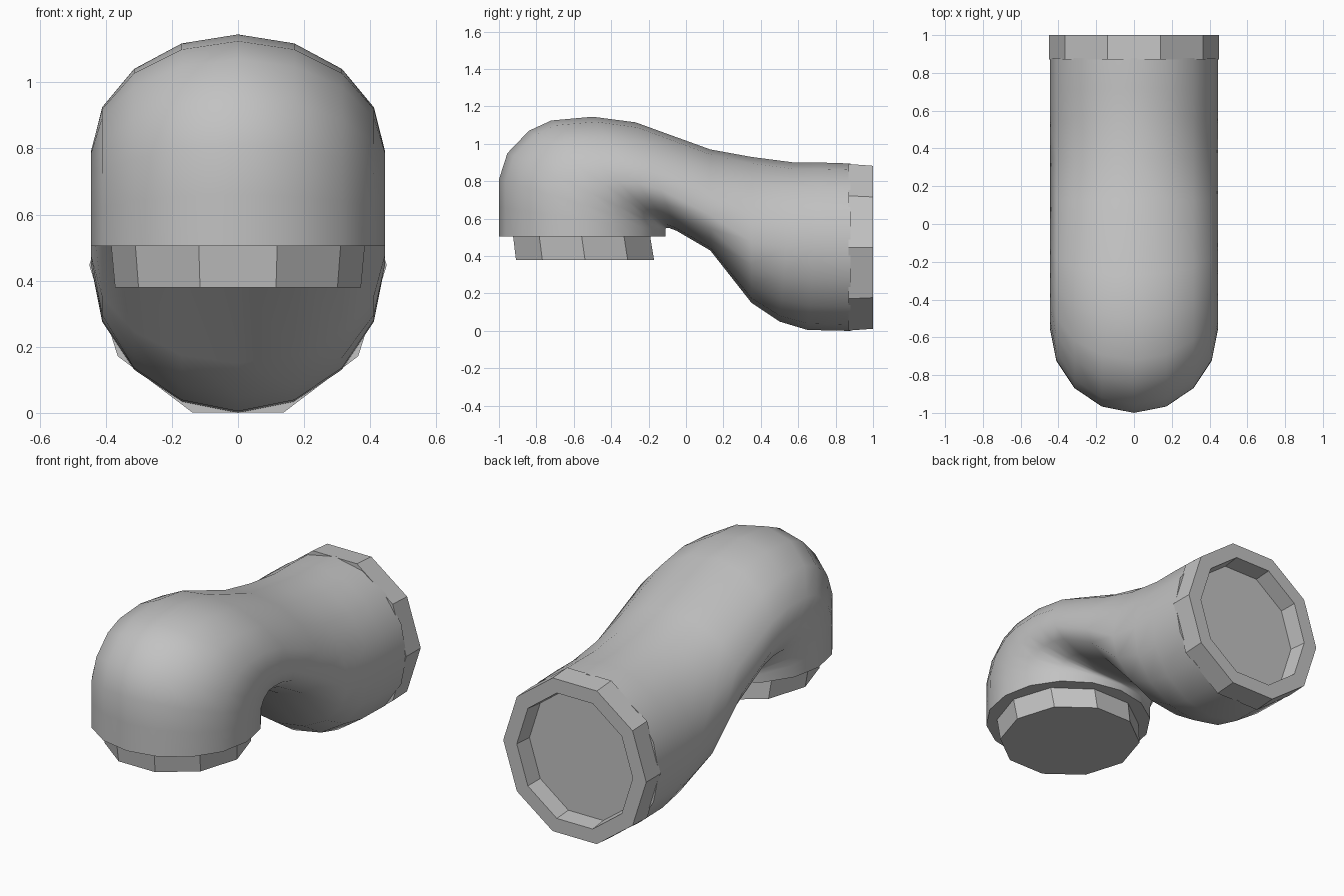
import bpy, bmesh, math
from mathutils import Vector

cube = bpy.data.objects.get("Cube")
if cube:
    bpy.data.objects.remove(cube, do_unlink=True)

grey = bpy.data.materials.new("pipe grey")
grey.use_nodes = True
colour = (0.54, 0.54, 0.54, 1)
grey.diffuse_color = colour
grey.node_tree.nodes["Principled BSDF"].inputs["Base Color"].default_value = colour


def loft(name, rings, sides, smooth=None):
    """Skin rings, each (outer yz, inner yz, half width, widest place from inner to outer)."""
    bm = bmesh.new()
    loops = []
    for outer, inner, width, widest in rings:
        a, b = Vector((0, *outer)), Vector((0, *inner))
        mid = b.lerp(a, widest)
        loop = []
        for i in range(sides):
            t = math.tau * i / sides
            side = Vector((width * math.cos(t), 0, 0))
            end = a if math.sin(t) > 0 else b
            loop.append(bm.verts.new(mid + side + (end - mid) * abs(math.sin(t))))
        loops.append(loop)
    for p, q in zip(loops, loops[1:]):
        for i in range(sides):
            j = (i + 1) % sides
            bm.faces.new((p[i], p[j], q[j], q[i]))
    bm.faces.new(loops[0])
    bm.faces.new(loops[-1])
    bmesh.ops.recalc_face_normals(bm, faces=bm.faces)
    mesh = bpy.data.meshes.new(name)
    bm.to_mesh(mesh)
    bm.free()
    mesh.materials.append(grey)
    obj = bpy.data.objects.new(name, mesh)
    bpy.context.collection.objects.link(obj)
    if smooth:
        bpy.ops.object.select_all(action="DESELECT")
        obj.select_set(True)
        bpy.context.view_layer.objects.active = obj
        bpy.ops.object.shade_smooth_by_angle(angle=math.radians(smooth))


# Bent pipe: outer and inner side of the bend, from the lower mouth to the back
outer = [(-1, .505), (-1, .66), (-1, .81), (-.955, .95), (-.84, 1.07), (-.72, 1.125),
         (-.5, 1.145), (-.27, 1.115), (.13, .97), (.35, .93), (.58, .9), (.72, .9), (.88, .895)]
inner = [(-.11, .505), (-.11, .535), (-.11, .54), (-.11, .545), (-.105, .55), (-.1, .55),
         (-.09, .55), (-.05, .535), (.13, .43), (.35, .15), (.5, .05), (.65, .005), (.88, 0)]
widest = [.5, .5, .49, .47, .45, .42, .4, .38, .35, .42, .47, .5, .5]
loft("bent_pipe", [(o, i, .445, w) for o, i, w in zip(outer, inner, widest)], 16, 50)

# Collar with a recessed socket at the back: y, half width, half height
socket = [(.87, .45, .468), (1, .45, .458), (1, .365, .375), (.9, .355, .365)]
loft("back_collar", [((y, .447 + h), (y, .447 - h), w, .5) for y, w, h in socket], 10)

# Narrower spigot under the front mouth: centre y, z, half width, half depth
spigot = [(-.56, .52, .385, .385), (-.54, .38, .372, .388)]
loft("front_spigot", [((y - d, z), (y + d, z), w, .5) for y, z, w, d in spigot], 10)
